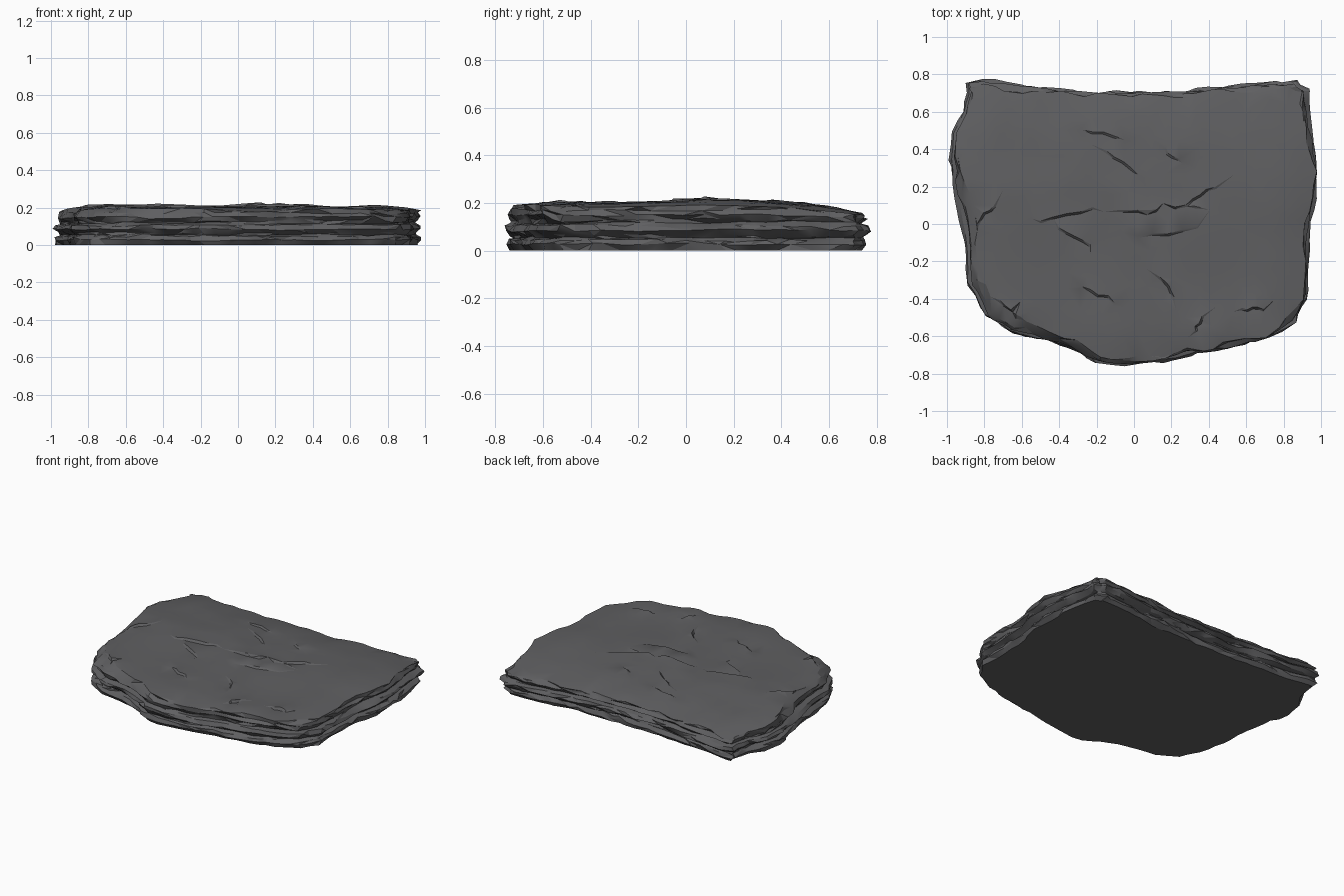
import bpy, bmesh, math, random
from mathutils import Vector, noise
from mathutils.geometry import delaunay_2d_cdt

random.seed(7)
if "Cube" in bpy.data.objects:
    bpy.data.objects.remove(bpy.data.objects["Cube"])

# Slab outline, counter-clockwise from the front tip
OUTLINE = [(-.04, -.77), (.1, -.76), (.3, -.71), (.5, -.68), (.72, -.62), (.86, -.54),
           (.94, -.41), (.94, -.2), (.95, 0), (.98, .15), (.995, .28), (.97, .45),
           (.95, .6), (.94, .72), (.86, .78), (.63, .76), (.4, .735), (.1, .725),
           (-.2, .71), (-.4, .745), (-.6, .755), (-.82, .785), (-.9, .77), (-.93, .6),
           (-.98, .5), (-.995, .35), (-.97, .15), (-.92, -.05), (-.9, -.32), (-.8, -.5),
           (-.66, -.59), (-.4, -.65), (-.2, -.76)]
# Strata from bottom to top: height, inset
STRATA = [(0, .02), (.028, .003), (.045, .012), (.053, .035), (.065, .022), (.085, 0),
          (.105, .008), (.117, .035), (.128, .025), (.148, .008), (.172, .025)]
# Top ridge height along y, and cracks in the top: start, end, step height
RIDGE = [(-.78, .183), (-.6, .198), (-.3, .2), (0, .21), (.2, .214), (.5, .195), (.78, .155)]
CRACKS = [((-.08, .07), (.32, .09), .016), ((.28, .1), (.43, .2), .012),
          ((-.5, .02), (-.22, .08), .013), ((-.4, -.02), (-.24, -.12), .012),
          ((-.15, .39), (.02, .25), .01), ((.14, -.28), (.22, -.39), .016),
          ((.02, -.08), (.34, -.02), .009), ((.58, -.45), (.69, -.46), .016),
          ((-.28, -.33), (-.1, -.42), .01), ((.33, -.57), (.36, -.49), .016),
          ((-.84, .0), (-.75, .1), .014), ((-.72, -.42), (-.6, -.5), .02),
          ((.16, .4), (.26, .32), .008), ((-.28, .5), (-.05, .45), .008)]


def noise_at(x, y, z, scale, seed=0):
    return noise.noise(Vector((x * scale + seed, y * scale, z * scale)))


def ramp(table, t):
    for (a, va), (b, vb) in zip(table, table[1:]):
        if t <= b:
            return va + (vb - va) * max(0, (t - a) / (b - a))
    return table[-1][1]


def top_height(x, y):
    fall = .02 * max(0, abs(x) - .75) / .2
    return ramp(RIDGE, y) - fall + .011 * noise_at(x, y, 0, 2.6) + .004 * noise_at(x, y, 3, 8)


def resample(points, step):
    result = []
    for i, p in enumerate(points):
        a, b = Vector(p), Vector(points[(i + 1) % len(points)])
        count = max(1, round((b - a).length / step))
        result += [a.lerp(b, k / count) for k in range(count)]
    return result


rim = resample(OUTLINE, .065)
n = len(rim)
normals = []
for i in range(n):
    t = (rim[(i + 1) % n] - rim[i - 1]).normalized()
    normals.append(Vector((t.y, -t.x)))

bm = bmesh.new()


def rim_point(i, z, inset, rough):
    p, nor = rim[i], normals[i]
    shift = rough * (noise_at(p.x, p.y, z * 5, 5) + random.uniform(-.4, .4))
    slide = Vector((-nor.y, nor.x)) * random.uniform(-.016, .016)
    return p - nor * max(0, inset - shift) + slide


# Layered, chipped side wall
rings = []
for level, (z, inset) in enumerate(STRATA):
    ring = []
    for i in range(n):
        p = rim[i]
        depth = inset * (1 + .9 * noise_at(p.x, p.y, level, 3, 9)) + .012
        back = max(0, p.y - .5) / .28
        if z < .05:
            depth += back * .02
        if z > .12:
            depth += .02 * max(0, -p.x - .5)
        q = rim_point(i, z, depth, .02)
        wob = .012 * noise_at(p.x, p.y, level * .3, 3.5, 4) + random.uniform(-.003, .003)
        height = z + wob if level else 0
        if z > .1:
            height = .1 + (height - .1) * (1 - .35 * back)
        ring.append(bm.verts.new((q.x, q.y, height)))
    rings.append(ring)

# Top edge, set back further where the corner has broken away
edge = []
for i in range(n):
    p = rim[i]
    chip = math.exp(-((p.x + .72) ** 2 + (p.y + .5) ** 2) / .04)
    inset = .04 + .035 * max(0, -normals[i].x) + .04 * chip
    q = rim_point(i, .19, inset, .035)
    edge.append(bm.verts.new((q.x, q.y, top_height(q.x, q.y) - .004)))
rings.append(edge)

for low, high in zip(rings, rings[1:]):
    for i in range(n):
        j = (i + 1) % n
        a, b, c, d = low[i], low[j], high[j], high[i]
        if random.random() < .5:
            bm.faces.new((a, b, c))
            bm.faces.new((a, c, d))
        else:
            bm.faces.new((a, b, d))
            bm.faces.new((b, c, d))
bm.faces.new(rings[0][::-1])

# Top surface: scattered points plus stepped crack lines, triangulated
flat = [v.co.to_2d() for v in edge]
heights = [v.co.z for v in edge]
for start, end, step in CRACKS:
    a, b = Vector(start), Vector(end)
    side = Vector((a.y - b.y, b.x - a.x)).normalized()
    for k in range(5):
        c = a.lerp(b, k / 4) + side * random.uniform(-.012, .012)
        size = step * math.sin(math.pi * (k + .5) / 5)
        for s in (-1, 1):
            q = c + side * s * .006
            flat.append(q)
            heights.append(top_height(q.x, q.y) + s * size * .6)
tries = 0
while len(flat) < n + 480 and tries < 6000:
    tries += 1
    q = Vector((random.uniform(-.9, .9), random.uniform(-.74, .74)))
    if min((q - o).length for o in flat) > .045:
        flat.append(q)
        heights.append(top_height(q.x, q.y))

border = [(i, (i + 1) % n) for i in range(n)]
points, _, tris, origin, _, _ = delaunay_2d_cdt(flat, border, [list(range(n))], 1, 1e-5)
top_verts = []
for p, src in zip(points, origin):
    if src and src[0] < n:
        top_verts.append(edge[src[0]])
    else:
        z = heights[src[0]] if src else top_height(p.x, p.y)
        top_verts.append(bm.verts.new((p.x, p.y, z)))
for tri in tris:
    corners = [top_verts[k] for k in tri]
    if len(set(corners)) == 3 and not bm.faces.get(corners):
        bm.faces.new(corners)

bmesh.ops.delete(bm, geom=[v for v in bm.verts if not v.link_faces], context="VERTS")
bmesh.ops.recalc_face_normals(bm, faces=bm.faces)
mesh = bpy.data.meshes.new("stone_slab")
bm.to_mesh(mesh)
bm.free()

# Dark grey stone
stone = bpy.data.materials.new("dark_grey_stone")
stone.use_nodes = True
colour = (.115, .115, .12, 1)
stone.diffuse_color = colour
shader = stone.node_tree.nodes["Principled BSDF"]
shader.inputs["Base Color"].default_value = colour
shader.inputs["Roughness"].default_value = .9
mesh.materials.append(stone)

slab = bpy.data.objects.new("stone_slab", mesh)
bpy.context.collection.objects.link(slab)
bpy.context.view_layer.objects.active = slab
slab.select_set(True)
bpy.ops.object.shade_smooth_by_angle(angle=math.radians(20))
